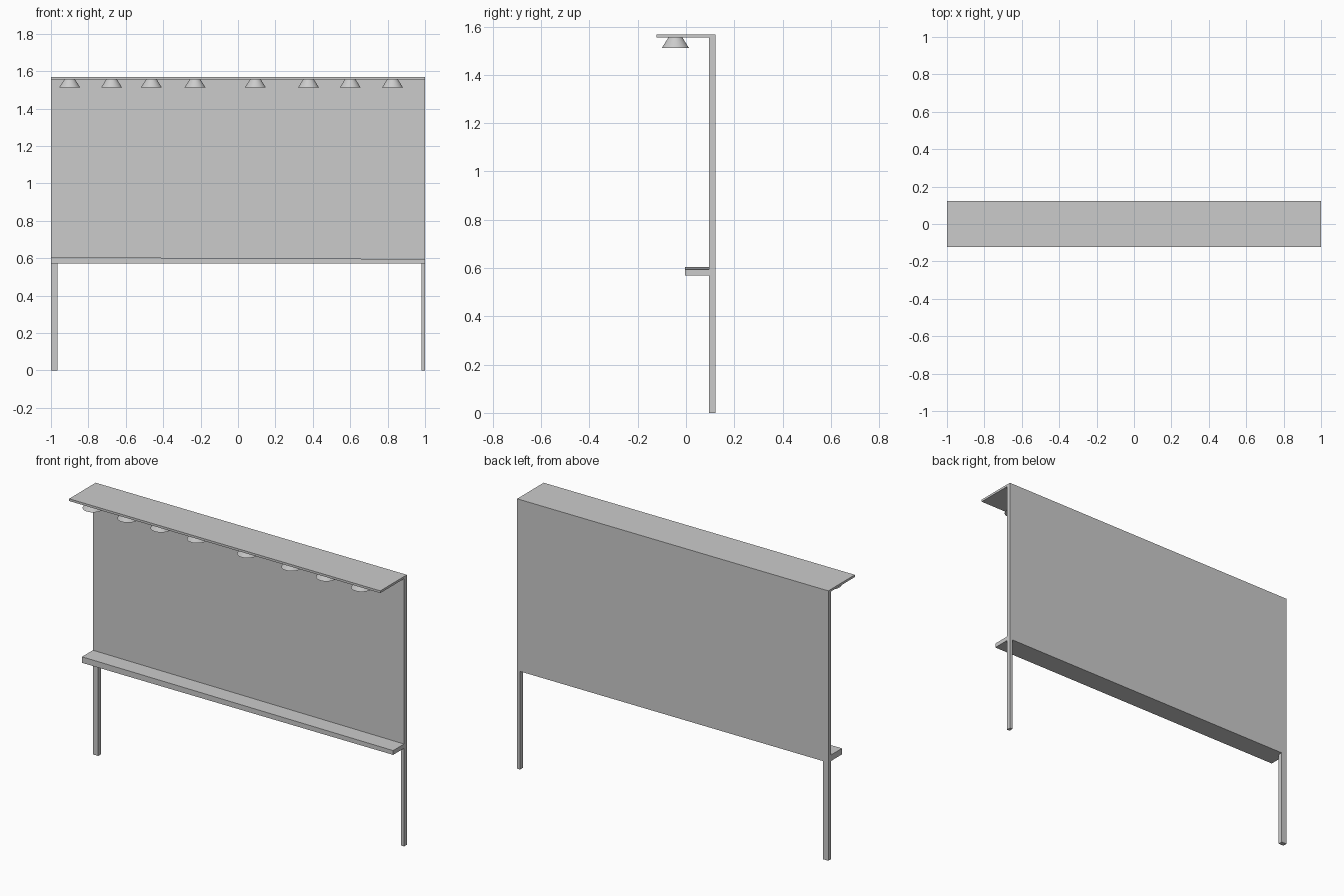
import bpy, bmesh, math

if "Cube" in bpy.data.objects:
    bpy.data.objects.remove(bpy.data.objects["Cube"])

FRONT, BACK = -0.122, 0.122
PANEL_FRONT = 0.096
PANEL_BOTTOM, TOP = 0.57, 1.568
ROOF_UNDER = 1.555


def box(name, x0, x1, y0, y1, z0, z1, z1_right=None):
    """Axis-aligned box; z1_right lets the top slope along x."""
    bm = bmesh.new()
    bmesh.ops.create_cube(bm, size=1)
    for v in bm.verts:
        right, top = v.co.x > 0, v.co.z > 0
        v.co.x = x1 if right else x0
        v.co.y = y1 if v.co.y > 0 else y0
        v.co.z = (z1_right if right and z1_right is not None else z1) if top else z0
    mesh = bpy.data.meshes.new(name)
    bm.to_mesh(mesh)
    bm.free()
    obj = bpy.data.objects.new(name, mesh)
    bpy.context.collection.objects.link(obj)
    return obj


# Board and its overhanging roof
box("display_panel", -1, 1, PANEL_FRONT, BACK, PANEL_BOTTOM, ROOF_UNDER)
box("roof_ledge", -1, 1, FRONT, BACK, ROOF_UNDER, TOP)

# Shelf along the lower edge, its top dropping slightly to the right
box("lower_shelf", -1, 1, -0.004, PANEL_FRONT, PANEL_BOTTOM, 0.605, 0.595)

# Posts: the left one is wider
box("left_leg", -1, -0.966, PANEL_FRONT, BACK, 0, PANEL_BOTTOM)
box("right_leg", 0.981, 1, PANEL_FRONT, BACK, 0, PANEL_BOTTOM)

# Row of cone-shaped lamps under the roof
LAMP_BOTTOM = 1.512
for i, x in enumerate((-0.90, -0.676, -0.463, -0.23, 0.093, 0.377, 0.60, 0.826)):
    bpy.ops.mesh.primitive_cone_add(
        vertices=32, radius1=0.056, radius2=0.029, depth=ROOF_UNDER - LAMP_BOTTOM,
        location=(x, -0.044, (ROOF_UNDER + LAMP_BOTTOM) / 2))
    bpy.context.object.name = f"lamp_{i + 1}"
    bpy.ops.object.shade_smooth_by_angle(angle=math.radians(30))
